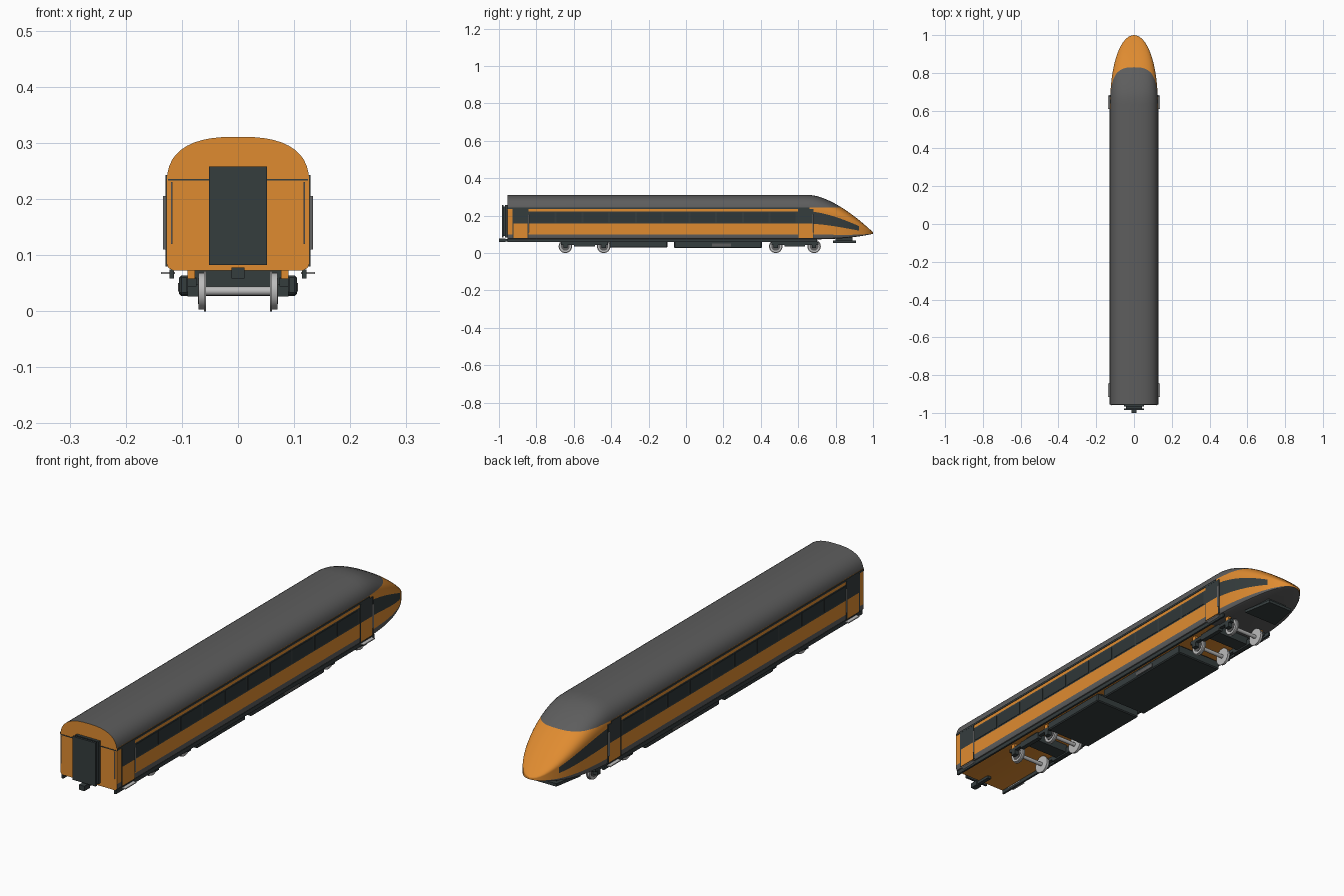
import bpy, bmesh, math
from mathutils import Vector

cube = bpy.data.objects.get("Cube")
if cube:
    bpy.data.objects.remove(cube, do_unlink=True)


def material(name, r, g, b):
    m = bpy.data.materials.new(name)
    m.use_nodes = True
    m.diffuse_color = (r, g, b, 1)
    bsdf = next(n for n in m.node_tree.nodes if n.type == 'BSDF_PRINCIPLED')
    bsdf.inputs["Base Color"].default_value = (r, g, b, 1)
    return m


orange = material("orange paint", 0.74, 0.26, 0.03)
grey = material("roof grey", 0.11, 0.11, 0.11)
charcoal = material("charcoal", 0.036, 0.047, 0.048)
glass = material("dark glass", 0.028, 0.038, 0.04)
steel = material("light steel", 0.5, 0.5, 0.5)


def finish(name, bm, mats, angle=None):
    bmesh.ops.recalc_face_normals(bm, faces=bm.faces)
    me = bpy.data.meshes.new(name)
    bm.to_mesh(me)
    bm.free()
    ob = bpy.data.objects.new(name, me)
    bpy.context.collection.objects.link(ob)
    for m in mats:
        me.materials.append(m)
    if angle:
        bpy.ops.object.select_all(action='DESELECT')
        ob.select_set(True)
        bpy.context.view_layer.objects.active = ob
        bpy.ops.object.shade_smooth_by_angle(angle=math.radians(angle))
    return ob


def box(name, x, y, z, mat, bevel=0):
    """Box from (low, high) pairs on each axis."""
    bm = bmesh.new()
    bmesh.ops.create_cube(bm, size=1)
    for v in bm.verts:
        v.co = [(a + b) / 2 + c * (b - a) for (a, b), c in zip((x, y, z), v.co)]
    if bevel:
        bmesh.ops.bevel(bm, geom=bm.edges[:], offset=bevel, segments=1, affect='EDGES')
    return finish(name, bm, [mat])


def sides(name, x, y, z, mat, bevel=0):
    """The same box on the left and on the right."""
    box(name + "_left", x, y, z, mat, bevel)
    box(name + "_right", (-x[1], -x[0]), y, z, mat, bevel)


def rod(name, a, b, radius, mat, segments=12):
    """Cylinder between two points."""
    a, b = Vector(a), Vector(b)
    bm = bmesh.new()
    bmesh.ops.create_cone(bm, cap_ends=True, segments=segments, radius1=radius,
                          radius2=radius, depth=(b - a).length)
    turn = (b - a).to_track_quat('Z', 'Y')
    for v in bm.verts:
        v.co = turn @ v.co + (a + b) / 2
    return finish(name, bm, [mat], 40)


# Carbody envelope: constant section, then a drooping, narrowing nose
TAIL, NOSE, HALF, FLOOR, ROOF = -0.955, 0.6, 0.127, 0.073, 0.311


def envelope(y):
    u = max(0, (y - NOSE) / 0.4)
    v = max(0, (y - 0.66) / 0.34)
    width = HALF * math.sqrt(max(0, 1 - u ** 2.34))
    return width, FLOOR + 0.03 * u ** 3, ROOF - 0.2 * v ** 1.6


def level(z):
    return (z - FLOOR) / (ROOF - FLOOR)


# Half section: floor, rounded sill, straight wall, superellipse roof
half = [(0, FLOOR), (0.115, FLOOR), (0.124, 0.077)]
half += [(HALF, z) for z in (0.084, 0.1, 0.157, 0.222, 0.235)]
for deg in range(10, 91, 8):
    a = math.radians(deg)
    half.append((HALF * math.cos(a) ** 0.77, 0.225 + 0.086 * math.sin(a) ** 0.77))
half[-1] = (0, ROOF)
section = half + [(-x, z) for x, z in half[-2:0:-1]]

stations = [TAIL] + [NOSE + 0.4 * math.sin(math.pi / 2 * k / 18 * 0.985) for k in range(19)]
bm = bmesh.new()
rings = []
for y in stations:
    w, low, high = envelope(y)
    rings.append([bm.verts.new((x / HALF * w, y, low + level(z) * (high - low)))
                  for x, z in section])
n = len(section)
for r, s in zip(rings, rings[1:]):
    for i in range(n):
        bm.faces.new((r[i], r[(i + 1) % n], s[(i + 1) % n], s[i]))
bm.faces.new(rings[0])
bm.faces.new(rings[-1])
# Cut along the paint boundaries
for co, no in (((0, 0, 0.245), (0, 0, 1)), ((0, 0.84, 0), (0, 1, 0)),
               ((0, 0.925, 0), (0, 1, 0)), ((0, -0.925, 0), (0, 1, 0))):
    bmesh.ops.bisect_plane(bm, geom=bm.verts[:] + bm.edges[:] + bm.faces[:],
                           plane_co=co, plane_no=no, dist=1e-5)
bmesh.ops.recalc_face_normals(bm, faces=bm.faces)
for f in bm.faces:
    c = f.calc_center_median()
    w, low, high = envelope(c.y)
    t = (c.z - low) / (high - low)
    if f.normal.y < -0.9:
        f.material_index = 0
    elif c.z > 0.245 and c.y < 0.84:
        f.material_index = 1
    elif t < level(0.1):
        f.material_index = 0 if f.normal.z < -0.95 and c.y < NOSE else 1
    elif level(0.157) < t < level(0.222) and -0.925 < c.y < 0.925:
        f.material_index = 2
finish("carbody", bm, [orange, grey, charcoal], 35)

# Gutter under the roof, sills and tail wall seam
sides("gutter", (0.124, 0.129), (TAIL, 0.66), (0.235, 0.243), charcoal)
sides("sill", (0.114, 0.122), (TAIL, 0.7), (0.058, 0.074), charcoal)
sides("tail_seam", (0.052, 0.125), (TAIL - 0.002, TAIL), (0.233, 0.236), charcoal)

# Window panes
COUNT, FIRST, LAST = 10, -0.84, 0.59
pitch = (LAST - FIRST) / COUNT
for i in range(COUNT):
    y = FIRST + i * pitch
    sides(f"window_{i + 1}", (0.125, 0.1285), (y + 0.005, y + pitch - 0.005),
          (0.163, 0.216), glass)

# Doors with dark upper half, frame lines, handrails and steps
for tag, y0, y1, rail in (("rear", -0.925, -0.845, -0.843), ("front", 0.6, 0.68, 0.678)):
    sides(tag + "_door_panel", (0.12, 0.1285), (y0, y1), (0.08, 0.158), orange)
    sides(tag + "_door_window", (0.12, 0.1285), (y0, y1), (0.158, 0.235), charcoal)
    for edge, y in (("a", y0), ("b", y1)):
        sides(f"{tag}_door_frame_{edge}", (0.12, 0.1295), (y - 0.002, y + 0.002),
              (0.08, 0.235), charcoal)
    sides(tag + "_step", (0.112, 0.137), (y0 + 0.01, y1), (0.066, 0.07), steel)
    for side, s in (("left", 1), ("right", -1)):
        rod(f"{tag}_handrail_{side}", (s * 0.131, rail, 0.11), (s * 0.131, rail, 0.205),
            0.0025, steel, 8)

# Tail: handrails, gangway and coupler
for side, s in (("left", 1), ("right", -1)):
    rod("tail_handrail_" + side, (s * 0.118, TAIL - 0.004, 0.12),
        (s * 0.118, TAIL - 0.004, 0.23), 0.0015, steel, 8)
box("gangway_base", (-0.052, 0.052), (-0.967, TAIL), (0.084, 0.256), charcoal)
box("gangway_bellows", (-0.043, 0.043), (-0.977, -0.965), (0.092, 0.248), charcoal)
box("gangway_face", (-0.052, 0.052), (-0.985, -0.976), (0.082, 0.258), charcoal)
box("coupler_shank", (-0.008, 0.008), (-0.98, -0.9), (0.062, 0.074), charcoal)
box("coupler_head", (-0.012, 0.012), (-1, -0.965), (0.058, 0.078), charcoal)

# Equipment boxes below the floor
box("rear_equipment", (-0.105, 0.105), (-0.41, -0.1), (0.029, 0.064), charcoal, 0.004)
box("front_equipment", (-0.105, 0.105), (-0.064, 0.405), (0.027, 0.064), charcoal, 0.004)
box("equipment_hanger_rear", (-0.08, 0.08), (-0.4, -0.11), (0.06, 0.075), charcoal)
box("equipment_hanger_front", (-0.08, 0.08), (-0.05, 0.39), (0.06, 0.075), charcoal)
sides("equipment_vent", (0.1, 0.107), (0.14, 0.24), (0.035, 0.05), grey)

# Bogies
for tag, mid in (("rear", -0.5425), ("front", 0.5825)):
    sides(tag + "_bogie_beam", (0.074, 0.09), (mid - 0.125, mid + 0.125), (0.044, 0.058), charcoal)
    sides(tag + "_bogie_frame", (0.074, 0.092), (mid - 0.055, mid + 0.055), (0.034, 0.06), charcoal)
    box(tag + "_bogie_transom", (-0.08, 0.08), (mid - 0.03, mid + 0.03), (0.04, 0.075), charcoal)
    for end, y in (("a", mid - 0.1025), ("b", mid + 0.1025)):
        name = f"{tag}_{end}"
        rod("axle_" + name, (-0.07, y, 0.036), (0.07, y, 0.036), 0.008, steel)
        sides("axle_box_" + name, (0.069, 0.09), (y - 0.011, y + 0.011), (0.026, 0.048), charcoal)
        sides("spring_" + name, (0.077, 0.09), (y - 0.009, y + 0.009), (0.056, 0.073), orange)
        for side, s in (("left", 1), ("right", -1)):
            rod(f"wheel_{name}_{side}", (s * 0.059, y, 0.036), (s * 0.07, y, 0.036),
                0.033, steel, 28)
            rod(f"flange_{name}_{side}", (s * 0.057, y, 0.036), (s * 0.061, y, 0.036),
                0.036, steel, 28)
            rod(f"wheel_web_{name}_{side}", (s * 0.0695, y, 0.036), (s * 0.0715, y, 0.036),
                0.023, grey, 20)

# Deflector under the nose, narrowing forwards
for name, w, y, z in (("deflector", 0.078, (0.785, 0.91), (0.054, 0.066)),
                      ("deflector_mount", 0.06, (0.8, 0.89), (0.064, 0.085))):
    ob = box(name, (-w, w), y, z, charcoal)
    for v in ob.data.vertices:
        if v.co.y > y[0] + 0.01:
            v.co.x *= 0.72
